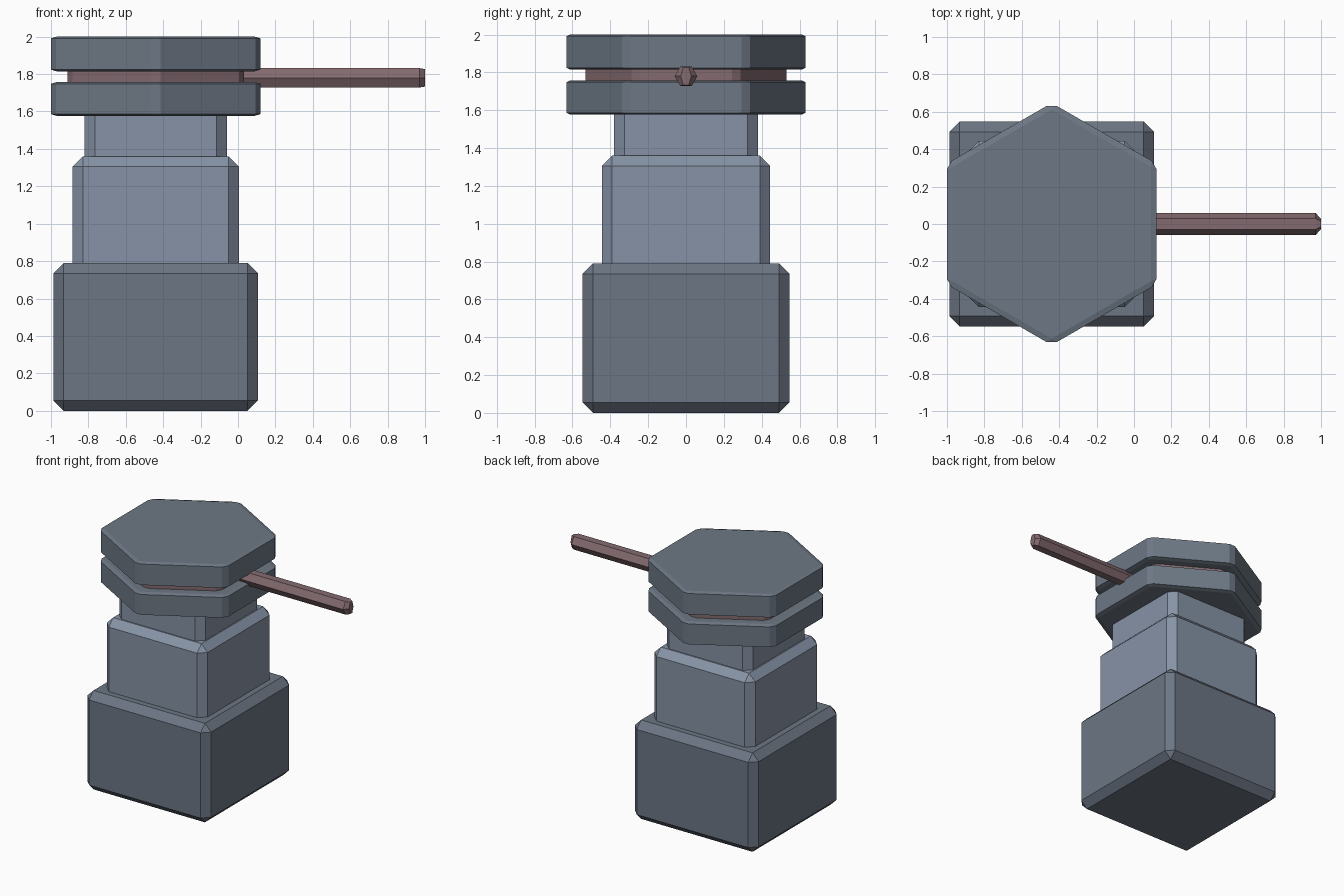
import bpy, bmesh, math

if "Cube" in bpy.data.objects:
    bpy.data.objects.remove(bpy.data.objects["Cube"])

CX = -0.44  # shared vertical axis of the post


def material(name, rgb):
    m = bpy.data.materials.new(name)
    m.diffuse_color = (*rgb, 1)
    m.use_nodes = True
    m.node_tree.nodes["Principled BSDF"].inputs["Base Color"].default_value = m.diffuse_color
    return m


DARK = material("dark_stone", (0.15, 0.18, 0.23))
LIGHT = material("light_stone", (0.24, 0.29, 0.38))
CAP = material("cap_stone", (0.155, 0.19, 0.235))
ROPE = material("rope_brown", (0.23, 0.145, 0.16))


def make(name, bm, mat, bevel=0):
    bmesh.ops.recalc_face_normals(bm, faces=bm.faces)
    me = bpy.data.meshes.new(name)
    bm.to_mesh(me)
    bm.free()
    me.materials.append(mat)
    ob = bpy.data.objects.new(name, me)
    bpy.context.collection.objects.link(ob)
    if bevel:
        mod = ob.modifiers.new("chamfer", 'BEVEL')
        mod.width, mod.segments = bevel, 1
        mod.limit_method = 'NONE'
    return ob


def block(name, half, z0, z1, mat):
    bm = bmesh.new()
    bmesh.ops.create_cube(bm, size=1)
    bmesh.ops.scale(bm, vec=(2 * half, 2 * half, z1 - z0), verts=bm.verts)
    ob = make(name, bm, mat, 0.055)
    ob.location = (CX, 0, (z0 + z1) / 2)


def hex_disc(name, radius, z0, z1, mat, flat=0.3):
    # squashed in z so the edge chamfer is wide but shallow
    bm = bmesh.new()
    bmesh.ops.create_cone(bm, cap_ends=True, segments=6, radius1=radius,
                          radius2=radius, depth=(z1 - z0) / flat)
    ob = make(name, bm, mat, 0.03)
    ob.location = (CX, 0, (z0 + z1) / 2)
    ob.scale.z = flat


# Stepped post
block("base_block", 0.547, 0, 0.79, DARK)
block("middle_block", 0.445, 0.72, 1.36, LIGHT)
block("neck_block", 0.38, 1.28, 1.64, LIGHT)

# Hexagonal drum: two flanges with a wound core between them
hex_disc("lower_flange", 0.647, 1.577, 1.757, CAP)
hex_disc("upper_flange", 0.647, 1.815, 2.0, CAP)
hex_disc("wound_core", 0.545, 1.74, 1.83, ROPE)

# Six-sided bar with a pinched outer tip
bm = bmesh.new()
rings = []
for x, ry, rz in ((-0.1, 0.06, 0.06), (0.97, 0.06, 0.06), (1.0, 0.028, 0.054)):
    rings.append([bm.verts.new((x, ry * math.cos(i * math.pi / 3),
                                1.78 + rz * math.sin(i * math.pi / 3)))
                  for i in range(6)])
for a, b in zip(rings, rings[1:]):
    for i in range(6):
        j = (i + 1) % 6
        bm.faces.new((a[i], a[j], b[j], b[i]))
bm.faces.new(rings[0])
bm.faces.new(rings[-1])
make("side_bar", bm, ROPE)
